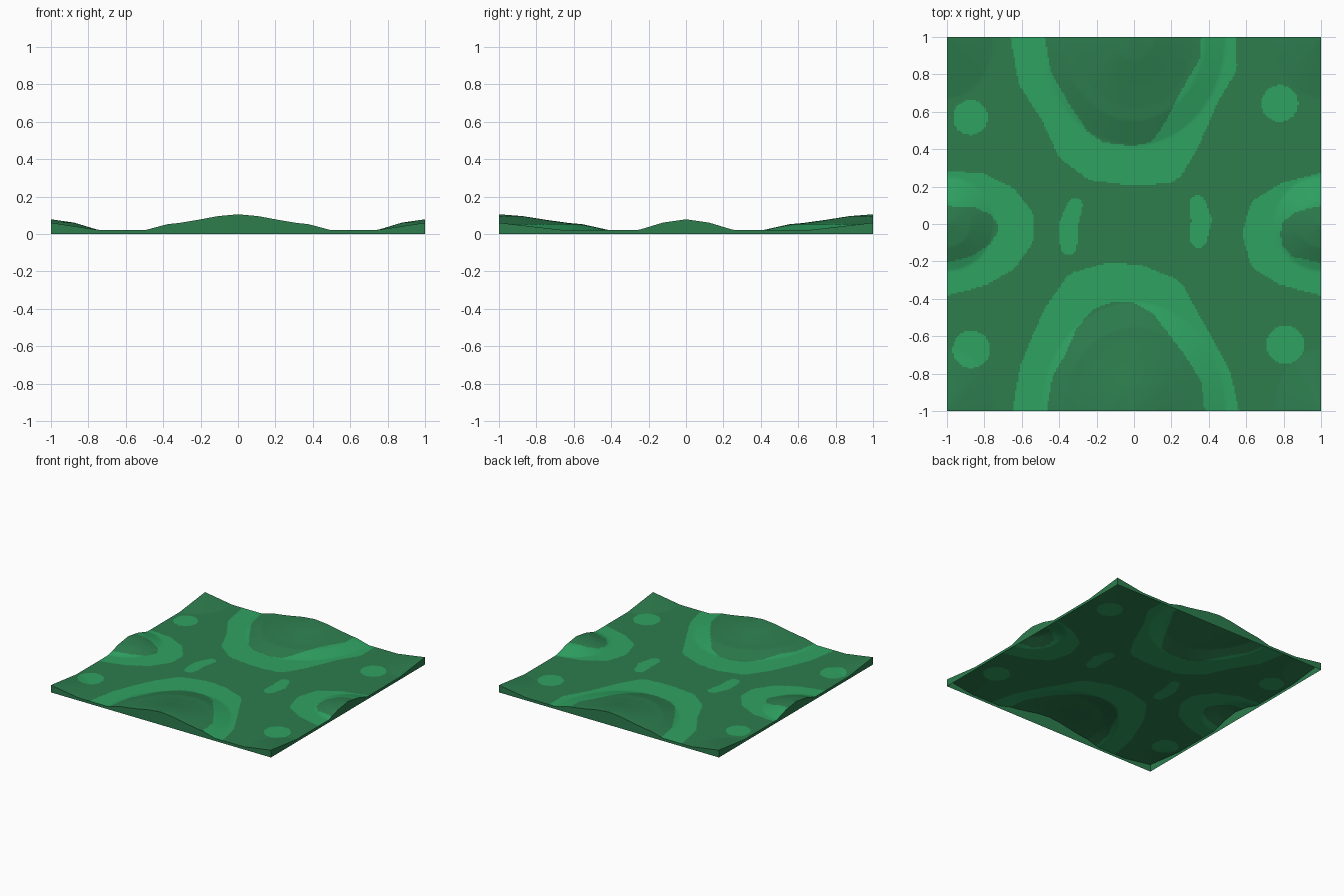
import bpy, bmesh, math

if "Cube" in bpy.data.objects:
    bpy.data.objects.remove(bpy.data.objects["Cube"])

SEGMENTS = 220
BASE = 0.022


def material(name, rgb):
    m = bpy.data.materials.new(name)
    m.diffuse_color = (*rgb, 1)
    m.use_nodes = True
    m.node_tree.nodes["Principled BSDF"].inputs["Base Color"].default_value = m.diffuse_color
    return m


dark = material("dark grass", (0.026, 0.205, 0.076))
light = material("light grass", (0.028, 0.36, 0.120))

# Hills: centre x, centre y, half width x, half width y, radial profile
LARGE = [(0, .105), (.22, .095), (.45, .074), (.65, .058), (.77, .052), (1, BASE)]
SMALL = [(0, .078), (.5, .06), (1, BASE)]
CORNER = [(0, .06), (1, BASE)]
HILLS = []
for s in (-1, 1):
    HILLS.append((0, s, .49, .58, LARGE))
    HILLS.append((s, 0, .25, .25, SMALL))
    for t in (-1, 1):
        HILLS.append((s, t, .25, .33, CORNER))


def height(x, y):
    z = BASE
    for cx, cy, rx, ry, profile in HILLS:
        r = math.hypot((x - cx) / rx, (y - cy) / ry)
        for (r0, z0), (r1, z1) in zip(profile, profile[1:]):
            if r0 <= r <= r1:
                z = max(z, z0 + (z1 - z0) * (r - r0) / (r1 - r0))
    return z


# Light grass brush strokes: x, y, half width along each stroke
back_band = [(-.57, 1, .09), (-.53, .78, .09), (-.42, .6, .085), (-.32, .42, .1),
             (-.2, .335, .105), (0, .31, .105), (.16, .335, .118), (.24, .45, .11),
             (.36, .7, .1), (.45, .85, .1), (.455, 1, .095)]
front_band = [(-.56, -1, .09), (-.52, -.78, .09), (-.46, -.66, .1), (-.39, -.5, .1),
              (-.28, -.36, .11), (-.12, -.31, .105), (.02, -.32, .1), (.17, -.39, .11),
              (.27, -.54, .095), (.36, -.68, .085), (.44, -.82, .08), (.47, -1, .09)]
left_band = [(-1, .19, .093), (-.83, .18, .093), (-.7, .12, .09), (-.63, .02, .095),
             (-.63, -.06, .095), (-.7, -.17, .09), (-.83, -.25, .085), (-1, -.295, .085)]
right_band = [(1, .185, .085), (.82, .14, .085), (.71, .06, .095), (.68, -.05, .1),
              (.71, -.17, .095), (.81, -.25, .08), (1, -.295, .085)]
left_dash = [(-.315, .1, .04), (-.35, 0, .05), (-.35, -.12, .045)]
right_dash = [(.34, .11, .042), (.36, .02, .055), (.345, -.08, .045)]
STROKES = [back_band, front_band, left_band, right_band, left_dash, right_dash]
DOTS = [(-.875, .57, .093), (.78, .645, .098), (-.87, -.67, .1), (.81, -.645, .102)]


def is_light(x, y):
    if any(math.hypot(x - cx, y - cy) < r for cx, cy, r in DOTS):
        return True
    for stroke in STROKES:
        for (ax, ay, ar), (bx, by, br) in zip(stroke, stroke[1:]):
            dx, dy = bx - ax, by - ay
            t = ((x - ax) * dx + (y - ay) * dy) / (dx * dx + dy * dy)
            t = min(1, max(0, t))
            if math.hypot(x - ax - t * dx, y - ay - t * dy) < ar + t * (br - ar):
                return True
    return False


# Ground surface, raised into hills and painted by position
bm = bmesh.new()
bmesh.ops.create_grid(bm, x_segments=SEGMENTS, y_segments=SEGMENTS, size=1)
for v in bm.verts:
    v.co.z = height(v.co.x, v.co.y)
for f in bm.faces:
    c = f.calc_center_median()
    f.material_index = 1 if is_light(c.x, c.y) else 0

# Side walls down to the floor, open underneath
rim = [e for e in bm.edges if e.is_boundary]
walls = bmesh.ops.extrude_edge_only(bm, edges=rim)["geom"]
for g in walls:
    if isinstance(g, bmesh.types.BMVert):
        g.co.z = 0
for g in walls:
    if isinstance(g, bmesh.types.BMFace):
        g.material_index = 0
        g.normal_update()
        if g.normal.dot(g.calc_center_median()) < 0:
            g.normal_flip()

mesh = bpy.data.meshes.new("ground_tile")
bm.to_mesh(mesh)
bm.free()
mesh.materials.append(dark)
mesh.materials.append(light)
tile = bpy.data.objects.new("ground_tile", mesh)
bpy.context.collection.objects.link(tile)
bpy.context.view_layer.objects.active = tile
tile.select_set(True)
bpy.ops.object.shade_smooth_by_angle(angle=math.radians(35))
